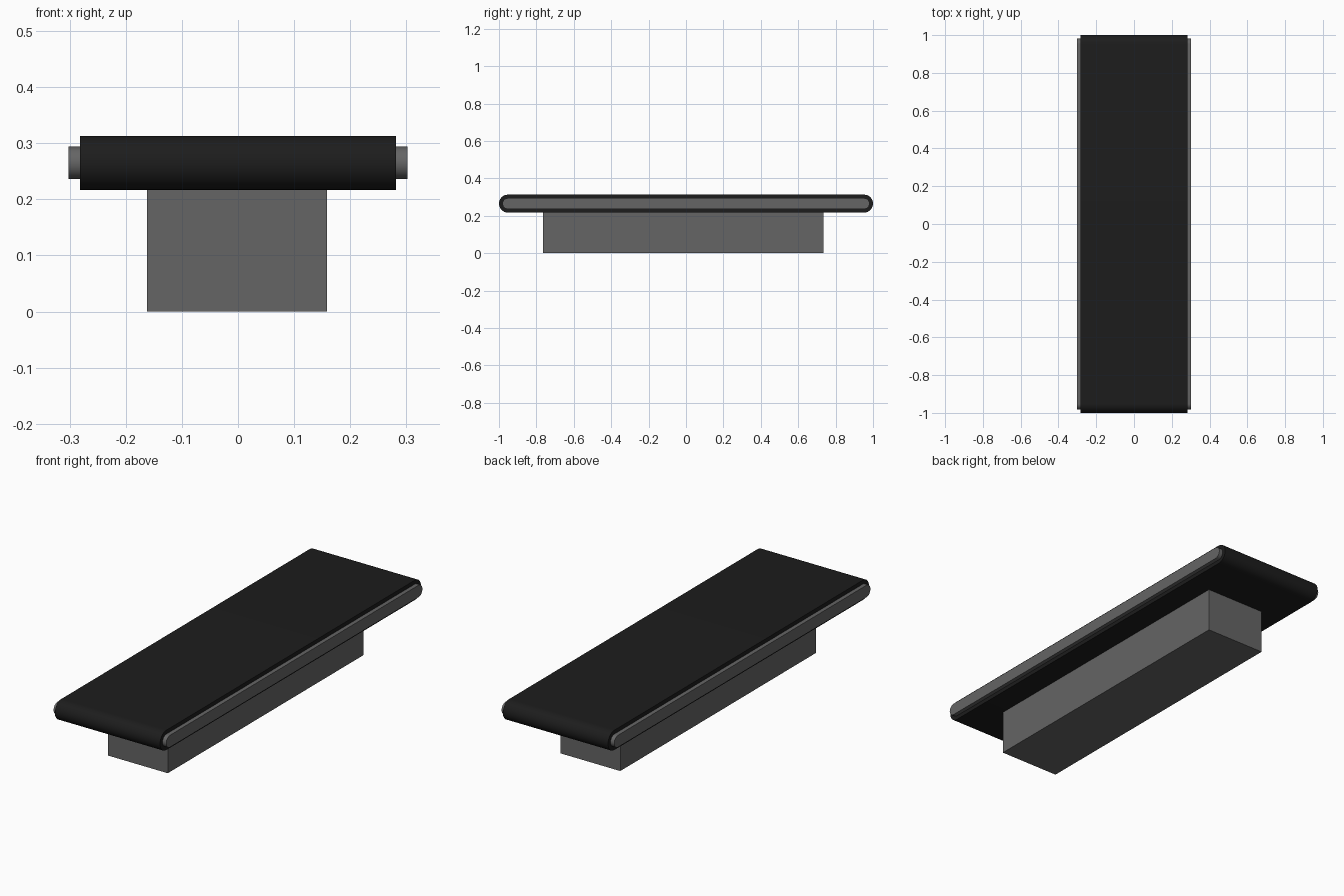
import bpy, bmesh, math

if "Cube" in bpy.data.objects:
    bpy.data.objects.remove(bpy.data.objects["Cube"])


def material(name, value):
    mat = bpy.data.materials.new(name)
    mat.diffuse_color = (value, value, value, 1)
    mat.use_nodes = True
    mat.node_tree.nodes["Principled BSDF"].inputs["Base Color"].default_value = mat.diffuse_color
    return mat


def finish(bm, name, mat):
    bmesh.ops.recalc_face_normals(bm, faces=bm.faces)
    mesh = bpy.data.meshes.new(name)
    bm.to_mesh(mesh)
    bm.free()
    obj = bpy.data.objects.new(name, mesh)
    bpy.context.collection.objects.link(obj)
    mesh.materials.append(mat)
    bpy.ops.object.select_all(action='DESELECT')
    obj.select_set(True)
    bpy.context.view_layer.objects.active = obj
    bpy.ops.object.shade_smooth_by_angle(angle=math.radians(35))
    return obj


def stadium(bm, x, radius, steps=16):
    """Closed loop of verts in the YZ plane: two half circles joined by straights."""
    verts = []
    for side in (1, -1):
        for i in range(steps + 1):
            a = -math.pi / 2 + math.pi * i / steps
            verts.append(bm.verts.new((x, side * (END_Y + radius * math.cos(a)),
                                       MID_Z + side * radius * math.sin(a))))
    return verts


def bridge(bm, a, b):
    for i in range(len(a)):
        j = (i + 1) % len(a)
        bm.faces.new((a[i], a[j], b[j], b[i]))


MID_Z, OUTER_R, INNER_R = 0.265, 0.048, 0.029
END_Y = 1 - OUTER_R
rubber = material("rubber", 0.012)
metal = material("metal", 0.13)

# Belt: hollow rounded loop
bm = bmesh.new()
loops = [stadium(bm, x, r) for x, r in ((-0.282, OUTER_R), (0.282, OUTER_R),
                                        (0.282, INNER_R), (-0.282, INNER_R))]
for k in range(4):
    bridge(bm, loops[k], loops[(k + 1) % 4])
finish(bm, "belt", rubber)

# Bed inside the belt, poking out at both sides
bm = bmesh.new()
left, right = stadium(bm, -0.302, INNER_R), stadium(bm, 0.302, INNER_R)
bridge(bm, left, right)
bm.faces.new(left)
bm.faces.new(right)
finish(bm, "belt_bed", metal)

# Base block, set slightly off centre
bm = bmesh.new()
bmesh.ops.create_cube(bm, size=1)
for v in bm.verts:
    v.co = (v.co.x * 0.321 - 0.0015, v.co.y * 1.5 - 0.015, (v.co.z + 0.5) * 0.218)
finish(bm, "base", metal)
